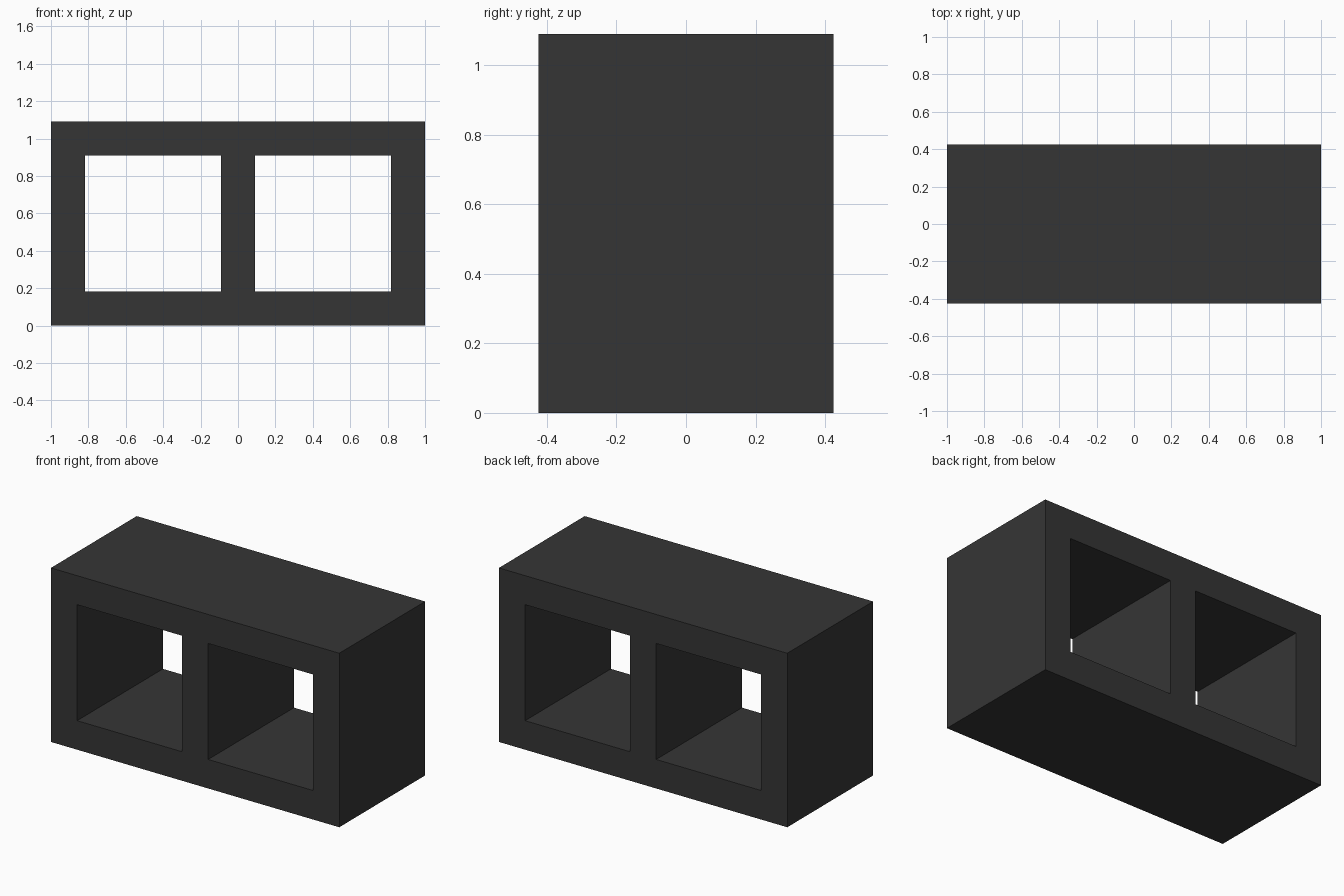
import bpy
import bmesh

cube = bpy.data.objects.get("Cube")
if cube:
    bpy.data.objects.remove(cube, do_unlink=True)

WALL = 2 / 11          # wall thickness
CELL = 4 * WALL        # square opening
DEPTH = 0.85

# Dark grey material
grey = bpy.data.materials.new("dark_grey")
grey.use_nodes = True
colour = (0.036, 0.036, 0.036, 1)
grey.diffuse_color = colour
grey.node_tree.nodes["Principled BSDF"].inputs["Base Color"].default_value = colour


def grid_lines(start, cells):
    """Positions of alternating walls and openings."""
    lines = [start]
    for width in [WALL, CELL] * cells + [WALL]:
        lines.append(lines[-1] + width)
    return lines


# Front frame: a grid of faces with the two openings left out
xs, zs = grid_lines(-1, 2), grid_lines(0, 1)
bm = bmesh.new()
verts = [[bm.verts.new((x, -DEPTH / 2, z)) for z in zs] for x in xs]
for i in range(len(xs) - 1):
    for j in range(len(zs) - 1):
        if i % 2 and j % 2:
            continue
        bm.faces.new((verts[i][j], verts[i + 1][j],
                      verts[i + 1][j + 1], verts[i][j + 1]))

# Extrude the frame to full depth, keeping the front cap
result = bmesh.ops.extrude_face_region(bm, geom=bm.faces[:], use_keep_orig=True)
back = [g for g in result["geom"] if isinstance(g, bmesh.types.BMVert)]
bmesh.ops.translate(bm, verts=back, vec=(0, DEPTH, 0))
bmesh.ops.recalc_face_normals(bm, faces=bm.faces[:])

# Merge coplanar faces into clean flat sides
bmesh.ops.dissolve_limit(bm, angle_limit=0.01, verts=bm.verts[:], edges=bm.edges[:])

mesh = bpy.data.meshes.new("two_cell_block")
bm.to_mesh(mesh)
bm.free()
mesh.materials.append(grey)
block = bpy.data.objects.new("two_cell_block", mesh)
bpy.context.collection.objects.link(block)
